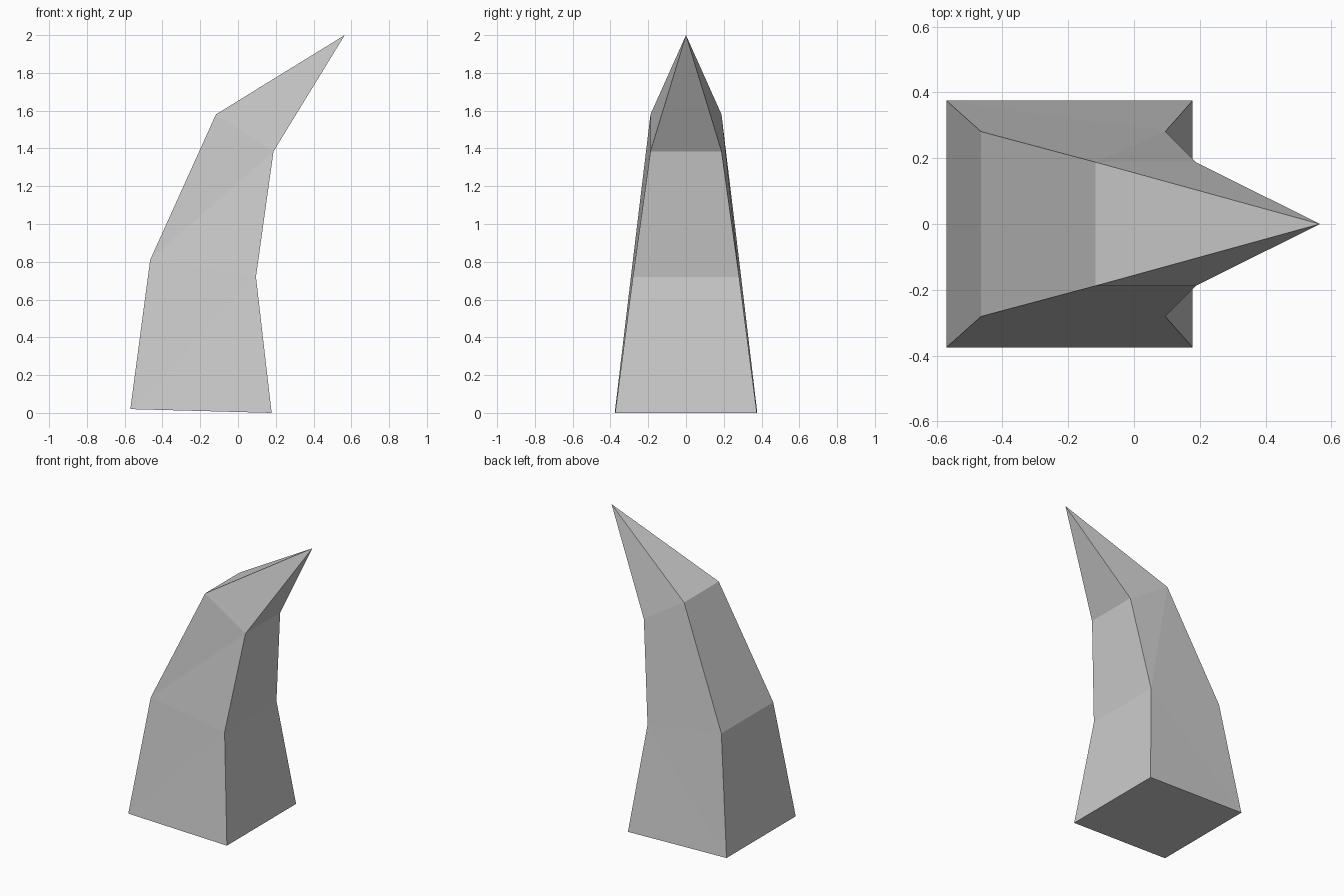
import bpy
import bmesh

cube = bpy.data.objects.get("Cube")
if cube:
    bpy.data.objects.remove(cube, do_unlink=True)

# Plain grey material
grey = bpy.data.materials.new("plain_grey")
grey.use_nodes = True
colour = (0.6, 0.6, 0.6, 1)
grey.diffuse_color = colour
grey.node_tree.nodes["Principled BSDF"].inputs["Base Color"].default_value = colour

# Square cross-sections up the horn: outer (x, z), inner (x, z), half depth
sections = [
    ((-0.57, 0.02), (0.178, 0.0), 0.375),
    ((-0.465, 0.81), (0.095, 0.72), 0.281),
    ((-0.117, 1.58), (0.188, 1.385), 0.188),
]

bm = bmesh.new()
rings = []
for (ox, oz), (ix, iz), d in sections:
    corners = [(ox, -d, oz), (ix, -d, iz), (ix, d, iz), (ox, d, oz)]
    rings.append([bm.verts.new(c) for c in corners])
tip = bm.verts.new((0.565, 0, 2.0))

# Underside, two tapering segments and the pointed end
bm.faces.new(rings[0][::-1])
for low, high in zip(rings, rings[1:]):
    for i in range(4):
        j = (i + 1) % 4
        if i == 0:  # front flank, folded along its diagonal
            bm.faces.new((low[i], low[j], high[j]))
            bm.faces.new((low[i], high[j], high[i]))
        elif i == 2:  # back flank, folded along its diagonal
            # the fold swaps direction: lower outer to upper inner, then inner to outer
            if low is rings[0]:
                bm.faces.new((low[i], low[j], high[i]))
                bm.faces.new((low[j], high[j], high[i]))
            else:
                bm.faces.new((low[i], low[j], high[j]))
                bm.faces.new((low[i], high[j], high[i]))
        else:
            bm.faces.new((low[i], low[j], high[j], high[i]))
for i in range(4):
    bm.faces.new((rings[2][i], rings[2][(i + 1) % 4], tip))

bmesh.ops.recalc_face_normals(bm, faces=bm.faces)
mesh = bpy.data.meshes.new("curved_horn")
bm.to_mesh(mesh)
bm.free()
mesh.materials.append(grey)
horn = bpy.data.objects.new("curved_horn", mesh)
bpy.context.collection.objects.link(horn)
